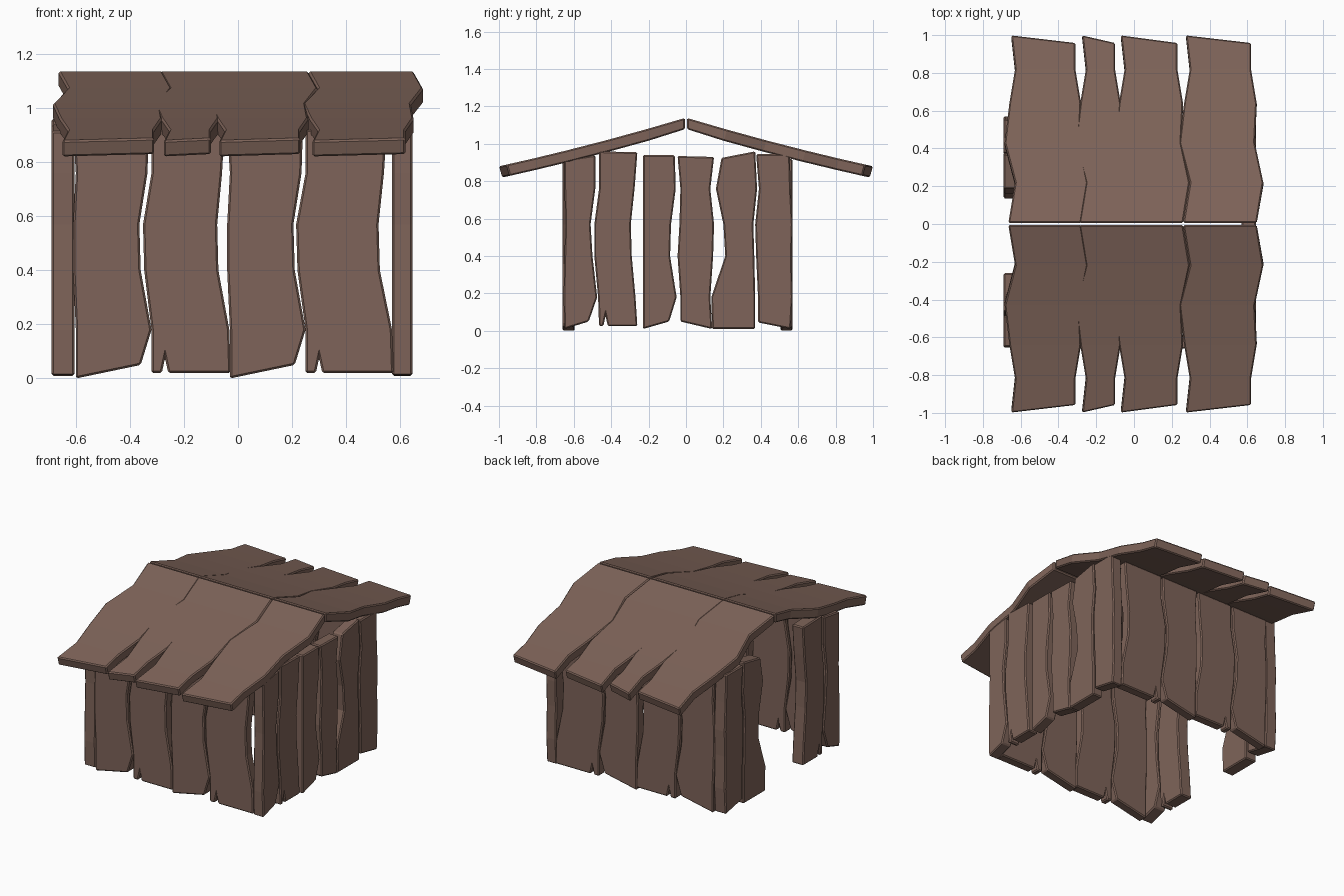
import bpy, bmesh

cube = bpy.data.objects.get("Cube")
if cube:
    bpy.data.objects.remove(cube, do_unlink=True)

# Single weathered timber colour
wood = bpy.data.materials.new("brown_wood")
wood.use_nodes = True
colour = (0.21, 0.127, 0.1, 1)
wood.diffuse_color = colour
wood.node_tree.nodes["Principled BSDF"].inputs["Base Color"].default_value = colour


def plank(name, left, right, place, crack=None):
    """Thick board between two ragged edges of equal length.
    place(u, v, outer) maps the board plane into space."""
    bm = bmesh.new()
    count = len(left)
    foot = []
    if crack is not None:
        z = left[0][1]
        foot = [(crack - 0.012, z), (crack, z + 0.055), (crack + 0.012, z)]
    sides = []
    for outer in (False, True):
        l, f, r = [[bm.verts.new(place(u, v, outer)) for u, v in edge]
                   for edge in (left, foot, right)]
        bm.faces.new([l[0]] + f + [r[0], r[1], l[1]])
        for i in range(1, count - 1):
            bm.faces.new((l[i], r[i], r[i + 1], l[i + 1]))
        sides.append([l[0]] + f + r + l[:0:-1])
    inner, outer = sides
    for i in range(len(inner)):
        bm.faces.new((inner[i - 1], inner[i], outer[i], outer[i - 1]))
    bmesh.ops.recalc_face_normals(bm, faces=bm.faces)
    mesh = bpy.data.meshes.new(name)
    bm.to_mesh(mesh)
    bm.free()
    mesh.materials.append(wood)
    obj = bpy.data.objects.new(name, mesh)
    bpy.context.collection.objects.link(obj)
    # Worn edges
    bevel = obj.modifiers.new("worn_edges", 'BEVEL')
    bevel.width = 0.007
    bevel.segments = 1
    bevel.limit_method = 'ANGLE'
    bevel.angle_limit = 0.6


ROWS = (0.18, 0.4, 0.57, 0.76)


def upright(us, bottom, top):
    return list(zip(us, (bottom, *ROWS, top)))


# Front and back walls: two board shapes, each used twice
def long_wall(side, inner_y, outer_y):
    def place(u, v, outer):
        return (u, outer_y if outer else inner_y, v)

    slanted = ((0, 0, -.01, -.01, 0, -.01), (.24, .28, .24, .235, .265, .27), 0, .05)
    cracked = ((0, 0, -.03, -.035, 0, 0), (.325, .32, .275, .27, .29, .3), .02, .02)
    layout = ((slanted, -.6, 1), (cracked, -.32, .9), (slanted, -.03, 1), (cracked, .25, 1))
    for i, (shape, start, scale) in enumerate(layout):
        l, r, low_l, low_r = shape
        crack = start + 0.05 if shape is cracked else None
        plank(f"{side}_wall_board_{i + 1}",
              upright([start + scale * u for u in l], low_l, 0.92),
              upright([start + scale * u for u in r], low_r, 0.92), place, crack)


long_wall("front", -0.595, -0.66)
long_wall("back", 0.505, 0.57)

# Gable walls: left edge, right edge, bottom pair, top pair, crack position
boards = {
    "a": ((-.65, -.655, -.65, -.645, -.65, -.65), (-.52, -.475, -.5, -.51, -.485, -.485),
          (.01, .05), (.915, .94), None),
    "b": ((-.465, -.47, -.49, -.49, -.465, -.465), (-.26, -.27, -.29, -.295, -.275, -.26),
          (.025, .025), (.96, .955), -.43),
    "c": ((-.23,) * 6, (-.09, -.05, -.085, -.08, -.055, -.06), (.01, .05), (.94, .94), None),
    "d": ((-.03, -.03, -.045, -.035, -.03, -.045), (.14, .13, .145, .15, .13, .15),
          (.05, .01), (.935, .93), None),
    "e": ((.14, .135, .21, .2, .16, .19), (.37, .37, .365, .36, .38, .37),
          (.01, .01), (.925, .96), None),
    "f": ((.385, .385, .375, .37, .39, .375), (.56, .57, .565, .57, .56, .555),
          (.045, .01), (.945, .945), None),
}


def gable_wall(side, inner_x, outer_x, doorway):
    def place(u, v, outer):
        return (outer_x if outer else inner_x, u, v)

    for key, (l, r, low, high, crack) in boards.items():
        if key not in doorway:
            plank(f"{side}_wall_board_{key}", upright(l, low[0], high[0]),
                  upright(r, low[1], high[1]), place, crack)


gable_wall("left", 0.57, 0.645, "")
gable_wall("right", -0.605, -0.69, "cd")   # missing boards form the doorway


# Roof: four ragged boards on each gently sagging slope
def roof_slope(side, sign):
    def place(u, v, outer):
        z = 1.14 - 0.3 * v + 0.04 * v * v
        if not outer:
            v, z = max(0.006, v - 0.017), z - 0.06
        return (u, sign * v, z)

    run = (0.006, 0.22, 0.43, 0.64, 0.82)
    jag_l = (-.015, .02, -.035, -.01, .02, 0)
    jag_r = (.03, .065, .02, .03, 0, 0)
    for i, (a, b) in enumerate(((-.65, -.31), (-.275, -.1), (-.07, .23), (.275, .62))):
        plank(f"{side}_roof_board_{i + 1}",
              list(zip([a + j for j in jag_l], (*run, 1.0))),
              list(zip([b + j for j in jag_r], (*run, 0.96))), place)


roof_slope("front", -1)
roof_slope("back", 1)
